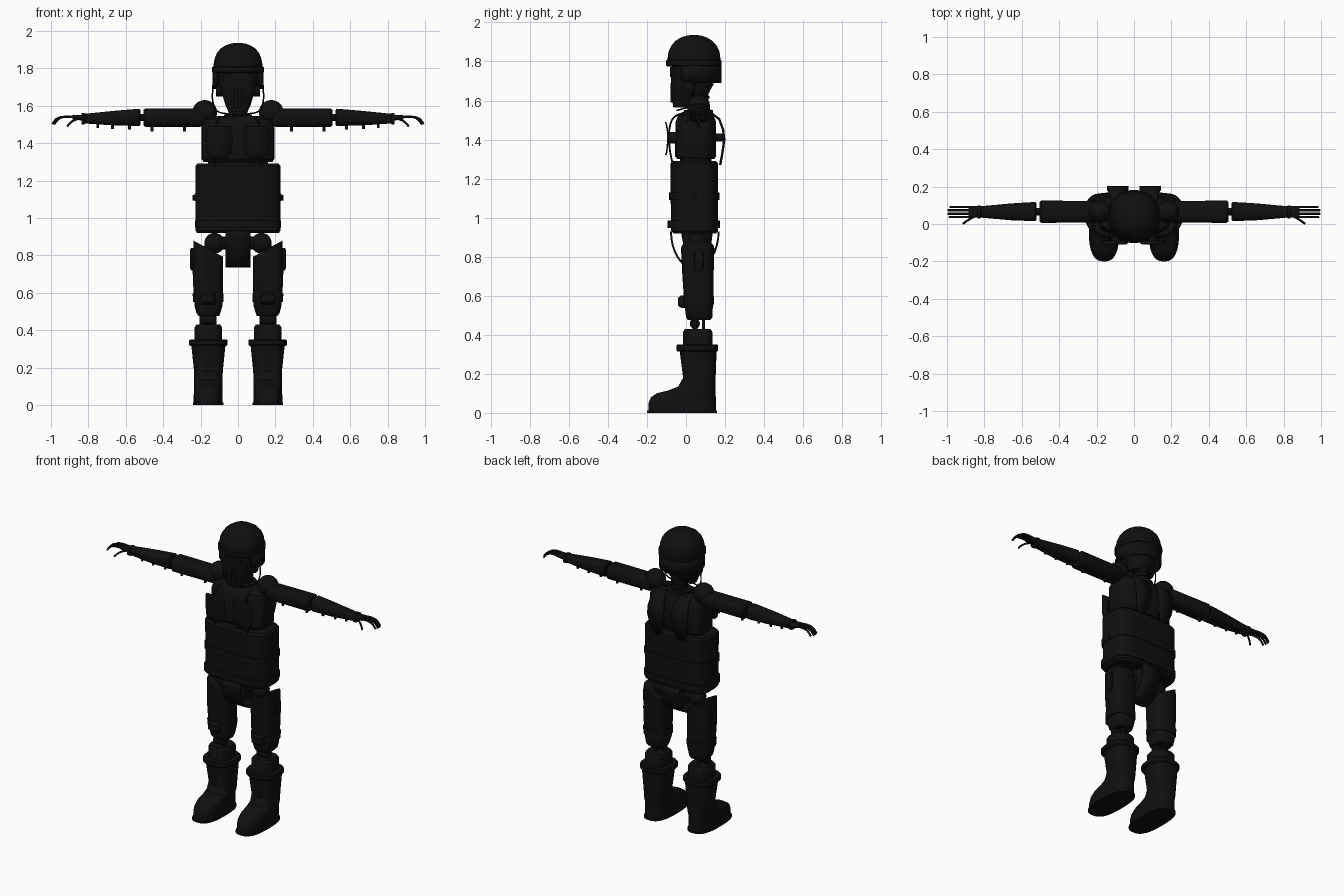
import bpy, bmesh, math

black = bpy.data.materials.new("black")
black.diffuse_color = (0.005, 0.005, 0.005, 1)


def finish(name, bm, mirror=False, thick=0):
    bmesh.ops.recalc_face_normals(bm, faces=bm.faces)
    me = bpy.data.meshes.new(name)
    bm.to_mesh(me)
    bm.free()
    me.materials.append(black)
    ob = bpy.data.objects.new(name, me)
    bpy.context.collection.objects.link(ob)
    if thick:
        m = ob.modifiers.new("Solidify", 'SOLIDIFY')
        m.thickness, m.offset = thick, 0
    if mirror:
        m = ob.modifiers.new("Mirror", 'MIRROR')
        m.use_mirror_merge = False
    return ob


def loft(name, secs, axis='Z', p=2.0, n=40, mirror=False, tilt=0):
    """Stack superellipse sections (t, a0, a1, b0, b1); tilt slopes the last one."""
    bm = bmesh.new()
    rings = []
    for i, (t, a0, a1, b0, b1) in enumerate(secs):
        ring = []
        for k in range(n):
            an = 2 * math.pi * (k + .5) / n
            c, s = math.cos(an), math.sin(an)
            a = (a0 + a1) / 2 + (a1 - a0) / 2 * math.copysign(abs(c) ** (2 / p), c)
            b = (b0 + b1) / 2 + (b1 - b0) / 2 * math.copysign(abs(s) ** (2 / p), s)
            h = t + (tilt * (a - (a0 + a1) / 2) if i == len(secs) - 1 else 0)
            ring.append(bm.verts.new({'Z': (a, b, h), 'X': (h, a, b), 'Y': (a, h, b)}[axis]))
        rings.append(ring)
    for r, q in zip(rings, rings[1:]):
        for k in range(n):
            bm.faces.new((r[k], r[(k + 1) % n], q[(k + 1) % n], q[k]))
    bm.faces.new(rings[0])
    bm.faces.new(rings[-1])
    return finish(name, bm, mirror)


def strip(name, rows, thick, mirror=False):
    """Bent plate from rows (x0, x1, y, z)."""
    bm = bmesh.new()
    vs = [(bm.verts.new((a, y, z)), bm.verts.new((b, y, z))) for a, b, y, z in rows]
    for u, v in zip(vs, vs[1:]):
        bm.faces.new((u[0], u[1], v[1], v[0]))
    return finish(name, bm, mirror, thick)


def rod(name, c, r, length, axis, mirror=True, n=24):
    """Straight cylinder along an axis, centred at c."""
    i = 'XYZ'.index(axis)
    o = [c[j] for j in range(3) if j != i]
    b = (o[0] - r, o[0] + r, o[1] - r, o[1] + r)
    return loft(name, [(c[i] - length / 2, *b), (c[i] + length / 2, *b)], axis, n=n, mirror=mirror)


def ball(name, c, r, mirror=True):
    bm = bmesh.new()
    bmesh.ops.create_uvsphere(bm, u_segments=28, v_segments=16, radius=1)
    bmesh.ops.scale(bm, vec=r, verts=bm.verts)
    bmesh.ops.translate(bm, vec=c, verts=bm.verts)
    return finish(name, bm, mirror)


def hose(name, pts, r, sides=(1, -1)):
    """Smooth tube through points, on both sides."""
    for s in sides:
        cu = bpy.data.curves.new(name, 'CURVE')
        cu.dimensions, cu.bevel_depth, cu.bevel_resolution = '3D', r, 2
        cu.resolution_u, cu.use_fill_caps = 6, True
        sp = cu.splines.new('BEZIER')
        sp.bezier_points.add(len(pts) - 1)
        for bp, (x, y, z) in zip(sp.bezier_points, pts):
            bp.co = (s * x, y, z)
            bp.handle_left_type = bp.handle_right_type = 'AUTO'
        cu.materials.append(black)
        bpy.context.collection.objects.link(bpy.data.objects.new(name, cu))


# boots: sole, foot and shaft, cuff
loft("boot_sole", [(0, .078, .242, -.2, .16), (.012, .078, .242, -.2, .16)], p=2.7, mirror=True)
loft("boot", [(.01, .083, .237, -.193, .153), (.05, .083, .237, -.192, .153),
              (.08, .084, .236, -.18, .153), (.1, .084, .236, -.15, .152),
              (.115, .083, .235, -.09, .152), (.135, .083, .235, -.04, .152),
              (.18, .081, .235, -.015, .152), (.32, .067, .25, -.033, .157)], p=2.7, mirror=True)
loft("boot_cuff", [(.315, .062, .255, -.045, .16), (.322, .055, .262, -.05, .165),
                   (.344, .055, .262, -.05, .165), (.35, .06, .257, -.045, .16)], p=2.7, mirror=True)
# shins and knees
loft("shin", [(.34, .085, .232, -.015, .135), (.415, .085, .232, -.015, .135),
              (.43, .095, .222, -.005, .125)], p=3, mirror=True)
rod("knee_pin", (.16, .045, .457), .026, .075, 'X')
for x in (.128, .192):
    rod("knee_bracket", (x, .045, .455), .013, .1, 'Z')
rod("knee_piston", (.16, .09, .455), .008, .12, 'Z')
# thighs with band, pad and outer plate
loft("thigh", [(.475, .1, .21, .01, .125), (.49, .095, .222, 0, .135), (.53, .083, .232, -.005, .137),
               (.6, .08, .238, -.012, .14), (.72, .08, .243, -.02, .142),
               (.835, .08, .237, -.025, .145)], p=3, mirror=True, tilt=.55)
loft("thigh_band", [(.55, .078, .24, -.013, .142), (.595, .078, .243, -.016, .144)], p=3, mirror=True)
loft("knee_pad", [(.538, .125, .195, -.025, .02), (.55, .12, .2, -.04, .02),
                  (.59, .12, .2, -.04, .02), (.602, .125, .195, -.025, .02)], p=4, mirror=True)
loft("thigh_plate", [(.235, .045, .085, .72, .84), (.25, .04, .09, .72, .84),
                     (.256, .045, .085, .73, .83)], 'X', p=4, mirror=True)
# hips, pelvis and crotch strap
ball("hip_joint", (.125, .06, .865), (.055, .055, .055))
rod("hip_bone", (.15, .06, .77), .035, .16, 'Z')
rod("hip_axle", (0, .06, .865), .035, .25, 'X', mirror=False)
loft("pelvis", [(.78, -.05, .05, .0, .12), (.95, -.065, .065, -.03, .14)], p=3)
strip("crotch_strap", [(-.068, .068, .045 + .122 * math.cos(a), .93 - .19 * math.sin(a))
                       for a in [math.pi * k / 16 for k in range(17)]], .01)
# abdomen with belts and side buttons
loft("abdomen", [(.92, -.218, .218, -.065, .153), (.932, -.228, .228, -.077, .165),
                 (1.278, -.228, .228, -.08, .165), (1.29, -.218, .218, -.068, .153)], p=3.8, n=64)
loft("waist_belt", [(1.09, -.232, .232, -.086, .171), (1.13, -.232, .232, -.086, .171)], p=3.8, n=64)
loft("lower_belt", [(.948, -.231, .231, -.095, .175), (.985, -.231, .231, -.095, .175)], p=3.8, n=64)
rod("side_button", (.232, .045, 1.108), .016, .02, 'X')
# chest, front plates and back straps
loft("waist_ring", [(1.28, -.16, .16, -.03, .13), (1.32, -.16, .16, -.03, .13)], p=3)
loft("chest", [(1.3, -.185, .185, -.045, .145), (1.315, -.194, .194, -.056, .155),
               (1.49, -.194, .194, -.054, .155), (1.525, -.182, .182, -.04, .14),
               (1.545, -.12, .12, -.01, .125)], p=3.6, n=56)
strip("chest_plate", [(.06, .14, -.104, 1.32), (.043, .157, -.1, 1.333), (.034, .166, -.096, 1.355),
                      (.03, .17, -.093, 1.4), (.03, .17, -.094, 1.44), (.034, .166, -.1, 1.475),
                      (.042, .16, -.105, 1.49)], .008, mirror=True)
rod("chest_plate_mount", (.1, -.07, 1.41), .03, .05, 'Y')
hose("chest_hose", [(.1, .0, 1.54), (.11, -.06, 1.515), (.13, -.084, 1.46),
                    (.13, -.084, 1.36), (.12, -.07, 1.28)], .005)
strip("back_strap", [(.06, .12, .07, 1.54), (.05, .125, .13, 1.535), (.04, .135, .17, 1.505),
                     (.03, .145, .19, 1.45), (.03, .145, .196, 1.4), (.04, .135, .186, 1.33),
                     (.06, .115, .175, 1.27)], .012, mirror=True)
rod("strap_mount", (.088, .165, 1.41), .02, .06, 'Y')
# neck
rod("neck", (0, .07, 1.61), .045, .18, 'Z', mirror=False)
for k in range(4):
    rod("neck_ring", (0, .07, 1.56 + k * .028), .052, .012, 'Z', mirror=False)
rod("neck_base", (0, .065, 1.535), .075, .035, 'Z', mirror=False)
# head: skull, face, eyes, mouth grille
loft("skull", [(1.63, -.07, .07, -.02, .11), (1.68, -.095, .095, -.05, .14),
               (1.85, -.105, .105, -.06, .15)], p=2.4)
loft("face", [(1.565, -.05, .05, -.065, .01), (1.6, -.066, .066, -.07, .03),
              (1.65, -.082, .082, -.077, .05), (1.71, -.1, .1, -.077, .06),
              (1.79, -.108, .108, -.075, .07)], p=3)
rod("eye", (.055, -.072, 1.745), .026, .02, 'Y')
for x in (.01, .03):
    rod("mouth_bar", (x, -.072, 1.64), .008, .1, 'Z', n=12)
rod("cheek_disc", (.098, .02, 1.68), .03, .04, 'X')
# helmet: dome, rim, neck guard around sides and back
loft("helmet_dome", [(1.785, -.132, .132, -.095, .177), (1.82, -.131, .131, -.094, .176),
                     (1.85, -.126, .126, -.09, .172), (1.88, -.114, .114, -.076, .158),
                     (1.905, -.094, .094, -.055, .136), (1.923, -.066, .066, -.026, .107),
                     (1.933, -.035, .035, .006, .075), (1.936, -.008, .008, .033, .048)], p=2.2, n=48)
loft("helmet_rim", [(1.775, -.132, .132, -.096, .176), (1.78, -.139, .139, -.102, .182),
                    (1.805, -.139, .139, -.102, .182), (1.81, -.132, .132, -.096, .176)], p=2.2, n=48)
bm = bmesh.new()
cols = []
for k in range(37):
    a = math.radians(-28 + 236 * k / 36)
    low = 1.69 + .025 * max(0, -math.sin(a))
    cols.append([bm.verts.new((.131 * math.cos(a), .04 + .136 * math.sin(a), z)) for z in (1.79, low)])
for u, v in zip(cols, cols[1:]):
    bm.faces.new((u[0], v[0], v[1], u[1]))
finish("helmet_neck_guard", bm, thick=.012)
hose("chin_strap", [(.134, .04, 1.71), (.134, .035, 1.62), (.115, .02, 1.575),
                    (.06, -.02, 1.557), (0, -.045, 1.55)], .004)
# shoulders and arms
ball("shoulder", (.178, .065, 1.565), (.066, .058, .065))
loft("upper_arm", [(.18, .02, .11, 1.5, 1.575), (.2, .008, .122, 1.487, 1.585),
                   (.495, .006, .126, 1.487, 1.585), (.506, .015, .117, 1.495, 1.577)], 'X', p=2.8, mirror=True)
rod("elbow", (.51, .065, 1.537), .02, .06, 'X')
loft("forearm", [(.52, .025, .108, 1.5, 1.575), (.528, .015, .118, 1.492, 1.584),
                 (.66, .02, .11, 1.494, 1.573), (.818, .034, .095, 1.505, 1.557),
                 (.822, .028, .1, 1.5, 1.56), (.836, .028, .1, 1.5, 1.56)], 'X', p=2.6, mirror=True)
for x, z in ((.285, 1.476), (.46, 1.476), (.58, 1.487), (.67, 1.49), (.75, 1.496)):
    rod("arm_peg", (x, .065, z), .008, .03, 'Z', n=12)
# hands
loft("palm", [(.83, .035, .095, 1.52, 1.55), (.885, .032, .096, 1.527, 1.549)], 'X', p=3, mirror=True)
for y, e in ((.037, -.006), (.055, 0), (.073, 0), (.091, -.01)):
    hose("finger", [(.87, y, 1.538), (.92, y, 1.541), (.965 + e, y, 1.532), (.993 + e, y, 1.502)], .006)
hose("thumb", [(.845, .045, 1.532), (.88, .025, 1.52), (.9, .012, 1.505), (.912, .003, 1.49)], .006)

# smooth shading with sharp edges kept
for ob in bpy.data.objects:
    if ob.type == 'MESH':
        ob.select_set(True)
        bpy.context.view_layer.objects.active = ob
bpy.ops.object.shade_smooth_by_angle(angle=math.radians(35))
